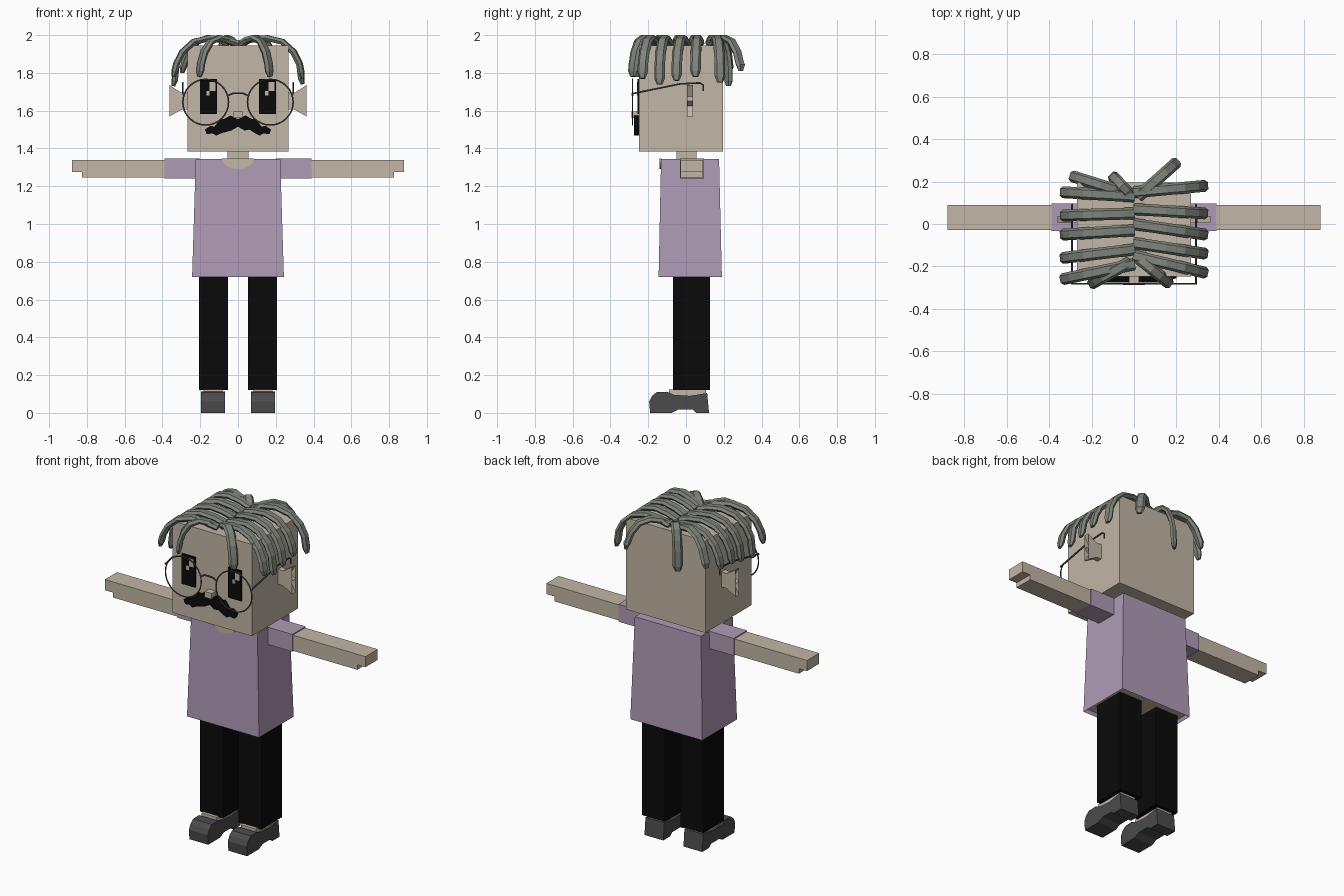
import bpy, bmesh, math
from mathutils import Vector

cube = bpy.data.objects.get("Cube")
if cube:
    bpy.data.objects.remove(cube, do_unlink=True)


def material(name, rgb):
    m = bpy.data.materials.new(name)
    m.use_nodes = True
    m.diffuse_color = (*rgb, 1)
    m.node_tree.nodes["Principled BSDF"].inputs["Base Color"].default_value = (*rgb, 1)
    return m


SKIN = material("beige skin", (0.54, 0.47, 0.38))
SHIRT = material("lilac cloth", (0.43, 0.33, 0.47))
BLACK = material("black", (0.003, 0.003, 0.003))
SHOE = material("charcoal leather", (0.07, 0.07, 0.07))
HAIR = material("grey green hair", (0.21, 0.23, 0.20))
FRAME = material("dark grey metal", (0.09, 0.095, 0.09))


def finish(name, bm, *mats):
    bmesh.ops.recalc_face_normals(bm, faces=bm.faces)
    me = bpy.data.meshes.new(name)
    bm.to_mesh(me)
    bm.free()
    for m in mats:
        me.materials.append(m)
    ob = bpy.data.objects.new(name, me)
    bpy.context.collection.objects.link(ob)
    return ob


def box(name, x, y, z, mat):
    """Box from three (low, high) ranges."""
    bm = bmesh.new()
    bmesh.ops.create_cube(bm, size=1)
    for v in bm.verts:
        v.co = [r[0] if c < 0 else r[1] for c, r in zip(v.co, (x, y, z))]
    return finish(name, bm, mat)


def prism(name, pts, axis, lo, hi, mat):
    """Flat outline extruded along x or y; outline is (other axis, z)."""
    bm = bmesh.new()
    rings = []
    for d in (lo, hi):
        rings.append([bm.verts.new((d, a, z) if axis == "x" else (a, d, z)) for a, z in pts])
    n = len(pts)
    for i in range(n):
        j = (i + 1) % n
        bm.faces.new((rings[0][i], rings[0][j], rings[1][j], rings[1][i]))
    caps = [bm.faces.new(r) for r in rings]
    bmesh.ops.triangulate(bm, faces=caps)
    return finish(name, bm, mat)


HEX = [(0.5, 0), (0.3, 0.5), (-0.3, 0.5), (-0.5, 0), (-0.3, -0.5), (0.3, -0.5)]


def sweep(name, pts, width, thick, mat, tip=1.0):
    """Six-sided band along a path; the last ring is scaled by tip."""
    pts = [Vector(p) for p in pts]
    run = pts[-1] - pts[0]
    side = Vector((-run.y, run.x, 0)).normalized()
    bm = bmesh.new()
    rings = []
    for i, p in enumerate(pts):
        t = (pts[min(i + 1, len(pts) - 1)] - pts[max(i - 1, 0)]).normalized()
        nrm = t.cross(side).normalized()
        s = tip if i == len(pts) - 1 else 1
        rings.append([bm.verts.new(p + side * a * width * s + nrm * b * thick * s) for a, b in HEX])
    for r, q in zip(rings, rings[1:]):
        for i in range(6):
            j = (i + 1) % 6
            bm.faces.new((r[i], r[j], q[j], q[i]))
    bm.faces.new(rings[0])
    bm.faces.new(rings[-1])
    return finish(name, bm, mat)


# Head, neck and nose
box("head", (-0.268, 0.268), (-0.248, 0.195), (1.385, 1.945), SKIN)
box("neck", (-0.055, 0.055), (-0.05, 0.055), (1.33, 1.39), SKIN)
box("nose", (-0.024, 0.024), (-0.288, -0.245), (1.56, 1.595), SKIN)

# Shirt: tapered box with a recessed skin-coloured underside
shirt = box("shirt", (-0.243, 0.243), (-0.145, 0.19), (0.72, 1.345), SHIRT)
shirt.data.materials.append(SKIN)
bm = bmesh.new()
bm.from_mesh(shirt.data)
for v in bm.verts:
    if v.co.z > 1:
        v.co.x *= 0.92
        v.co.y = -0.132 if v.co.y < 0 else 0.175
under = [f for f in bm.faces if f.normal.z < -0.9]
bmesh.ops.inset_region(bm, faces=under, thickness=0.012)
for f in under:
    f.material_index = 1
    for v in f.verts:
        v.co.z += 0.02
bm.to_mesh(shirt.data)
bm.free()

# Scooped neckline plate
scoop = [(0.085 * math.cos(a), 1.346 - 0.055 * math.sin(a))
         for a in [math.pi * i / 10 for i in range(11)]]
prism("neckline", scoop, "y", -0.139, -0.13, SKIN)

# Moustache
half = [(0, 1.555), (0.04, 1.575), (0.075, 1.555), (0.09, 1.56), (0.125, 1.515), (0.145, 1.52),
        (0.175, 1.5), (0.165, 1.475), (0.135, 1.48), (0.115, 1.468), (0.09, 1.48),
        (0.06, 1.5), (0.035, 1.495), (0, 1.515)]
prism("moustache", half + [(-x, z) for x, z in half[-2:0:-1]], "y", -0.275, -0.246, BLACK)

# Ear outline with three points
EAR = [(0.26, 1.7), (0.3, 1.695), (0.362, 1.735), (0.328, 1.675), (0.362, 1.65), (0.328, 1.625),
       (0.362, 1.57), (0.3, 1.605), (0.26, 1.605)]
# Shoe side outline with an arched sole
SOLE = [(-0.19, 0), (-0.195, 0.06), (-0.18, 0.09), (-0.155, 0.11), (-0.1, 0.112), (-0.065, 0.096),
        (0.02, 0.09), (0.112, 0.105), (0.122, 0), (0.055, 0), (0.035, 0.018), (-0.04, 0.018),
        (-0.075, 0)]

for s, label in ((1, "left"), (-1, "right")):
    def span(a, b):
        return tuple(sorted((s * a, s * b)))

    # Arms
    box(label + "_sleeve", span(0.2, 0.39), (-0.032, 0.096), (1.24, 1.346), SHIRT)
    arm = [(0.38, 1.245), (0.825, 1.245), (0.825, 1.275), (0.88, 1.275), (0.88, 1.34), (0.38, 1.34)]
    prism(label + "_arm", [(s * x, z) for x, z in arm], "y", -0.028, 0.09, SKIN)

    # Legs and feet
    box(label + "_trouser_leg", span(0.053, 0.207), (-0.07, 0.127), (0.12, 0.76), BLACK)
    box(label + "_foot", span(0.082, 0.183), (-0.09, 0.105), (0.07, 0.125), SKIN)
    prism(label + "_shoe", SOLE, "x", s * 0.068, s * 0.195, SHOE)

    # Ears
    prism(label + "_ear", [(s * x, z) for x, z in EAR], "y", 0.005, 0.038, SKIN)

    # Eyes with two highlights, both on the same side
    c = s * 0.156
    box(label + "_eye", (c - 0.045, c + 0.045), (-0.257, -0.247), (1.583, 1.767), BLACK)
    box(label + "_eye_highlight", (c + 0.006, c + 0.036), (-0.26, -0.256), (1.705, 1.753), SKIN)
    box(label + "_eye_glint", (c - 0.012, c + 0.006), (-0.26, -0.256), (1.68, 1.705), SKIN)

    # Spectacles
    bpy.ops.mesh.primitive_torus_add(major_segments=32, minor_segments=6, major_radius=0.121,
                                     minor_radius=0.004, location=(s * 0.171, -0.283, 1.645),
                                     rotation=(math.pi / 2, 0, 0))
    rim = bpy.context.object
    rim.name = label + "_spectacle_rim"
    rim.data.materials.append(FRAME)
    temple = [(-0.285, 1.69), (-0.03, 1.742), (0.075, 1.747), (0.092, 1.735), (0.092, 1.705)]
    sweep(label + "_temple", [(s * 0.292, y, z) for y, z in temple], 0.009, 0.009, FRAME)

bridge = [(-0.052, 1.68), (-0.025, 1.693), (0.025, 1.693), (0.052, 1.68)]
sweep("spectacle_bridge", [(x, -0.283, z) for x, z in bridge], 0.009, 0.009, FRAME)

# Hair locks: root (x, y), tip (x, y, z), all following one arched fall
FALL = [(0, 1.955), (0.2, 1.975), (0.45, 1.985), (0.7, 1.965), (0.88, 1.91), (0.97, 1.85)]


def lock(name, root, tip):
    x0, y0 = root
    x1, y1, z1 = tip
    path = [(x0 + (x1 - x0) * f, y0 + (y1 - y0) * f, z) for f, z in FALL]
    path += [(x1, y1, z1 + 0.03), (x1 * 1.02, y1, z1)]
    sweep(name, path, 0.056, 0.03, HAIR, 0.55)


SIDE = {
    "right": [(0.13, 0.15, 1.78), (0.05, 0.04, 1.77), (-0.03, -0.05, 1.75),
              (-0.12, -0.16, 1.73), (-0.19, -0.26, 1.78)],
    "left": [(0.15, 0.18, 1.75), (0.07, 0.05, 1.78), (0.0, -0.05, 1.76),
             (-0.09, -0.14, 1.74), (-0.15, -0.23, 1.77)],
}
for label, rows in SIDE.items():
    s = 1 if label == "left" else -1
    for i, (y0, y1, z) in enumerate(rows):
        lock(f"{label}_hair_lock_{i + 1}", (0, y0), (s * 0.335, y1, z))

lock("right_fringe_lock", (-0.02, -0.18), (-0.2, -0.282, 1.78))
lock("left_fringe_lock", (0.02, -0.16), (0.165, -0.28, 1.78))
lock("back_centre_lock", (-0.02, 0.14), (-0.1, 0.225, 1.73))
lock("back_right_lock", (-0.05, 0.15), (-0.29, 0.225, 1.8))
lock("back_left_lock", (0.02, 0.13), (0.2, 0.29, 1.81))
